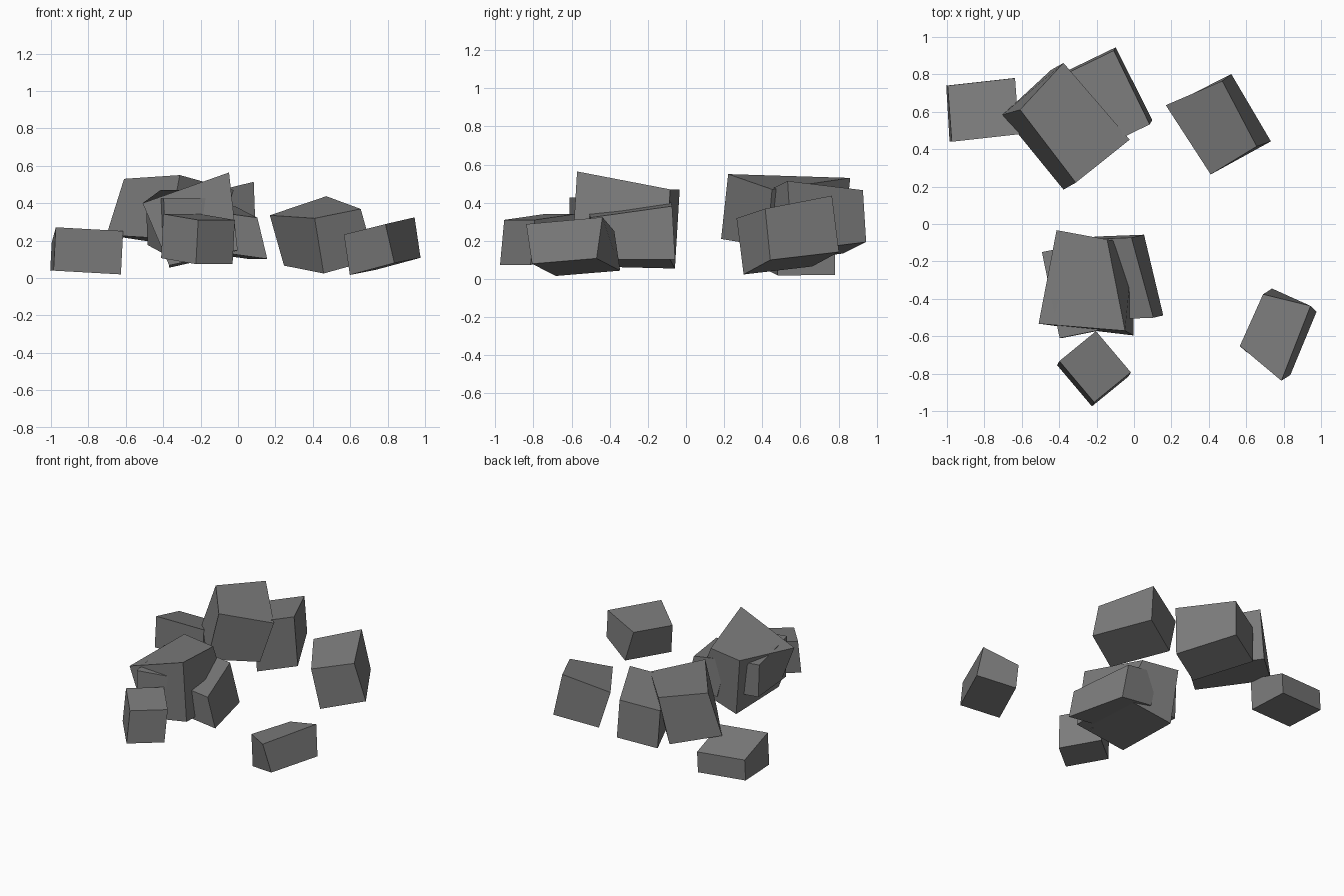
import bpy
import bmesh
from itertools import product
from mathutils import Vector

default_cube = bpy.data.objects.get("Cube")
if default_cube:
    bpy.data.objects.remove(default_cube, do_unlink=True)

# One plain stone material shared by the whole group
stone = bpy.data.materials.new("stone_grey")
stone.use_nodes = True
stone_colour = (0.2, 0.2, 0.2, 1)
stone.diffuse_color = stone_colour
stone.node_tree.nodes["Principled BSDF"].inputs["Base Color"].default_value = stone_colour


def boulder(name, centre, along, across, up, twist=(0, 0, 0), wedge=0):
    """Skewed block from three half-edge vectors.

    twist warps the upper face, wedge changes the height towards the 'across' end.
    """
    centre, along, across, up, twist = map(Vector, (centre, along, across, up, twist))
    bm = bmesh.new()
    bmesh.ops.create_cube(bm, size=2)
    for vert in bm.verts:
        a, b, h = vert.co
        vert.co = centre + along * a + across * b + up * h * (1 + wedge * b)
        if h > 0:
            vert.co += twist * a * b
    bmesh.ops.recalc_face_normals(bm, faces=bm.faces)
    mesh = bpy.data.meshes.new(name)
    bm.to_mesh(mesh)
    bm.free()
    mesh.materials.append(stone)
    rock = bpy.data.objects.new(name, mesh)
    bpy.context.collection.objects.link(rock)
    return rock


# Back row of boulders
boulder("back_right_boulder",
        centre=(-.81, .61, .125), along=(.18, .02, -.01),
        across=(-.01, .15, -.02), up=(.005, 0, .095), wedge=-.22)
boulder("back_large_boulder",
        centre=(-.37, .52, .36), along=(.13, .12, -.02),
        across=(-.163, .2, .01), up=(.04, .016, .16), twist=(-.014, .005, .02))
boulder("back_middle_boulder",
        centre=(-.13, .68, .3), along=(.124, .06, .03),
        across=(-.097, .196, 0), up=(-.006, -.01, .16), wedge=-.15)
boulder("back_left_boulder",
        centre=(.458, .536, .224), along=(.137, .07, .038),
        across=(-.106, .18, .021), up=(-.031, -.016, .141), twist=(.014, -.005, .013))

# Front cluster of overlapping boulders
boulder("front_large_boulder",
        centre=(-.232, -.316, .289), along=(.183, -.022, .041),
        across=(0, .247, -.006), up=(-.047, .011, .187), twist=(-.048, -.003, -.041))
boulder("front_inner_left_boulder",
        centre=(-.055, -.285, .245), along=(.13, .005, -.018),
        across=(-.055, .215, .015), up=(-.03, -.007, .125), wedge=.12)
boulder("front_inner_right_boulder",
        centre=(-.29, -.35, .285), along=(.15, .03, 0),
        across=(-.048, .23, .01), up=(-.005, 0, .135), wedge=-.12)
boulder("front_small_boulder",
        centre=(-.214, -.774, .208), along=(.093, -.11, -.016),
        across=(.098, .08, 0), up=(.006, .011, .118))

# Lone boulder on the front left
boulder("front_left_boulder",
        centre=(.767, -.576, .168), along=(.119, -.062, .032),
        across=(.07, .169, .014), up=(-.02, 0, .106), twist=(.008, .031, .004))
